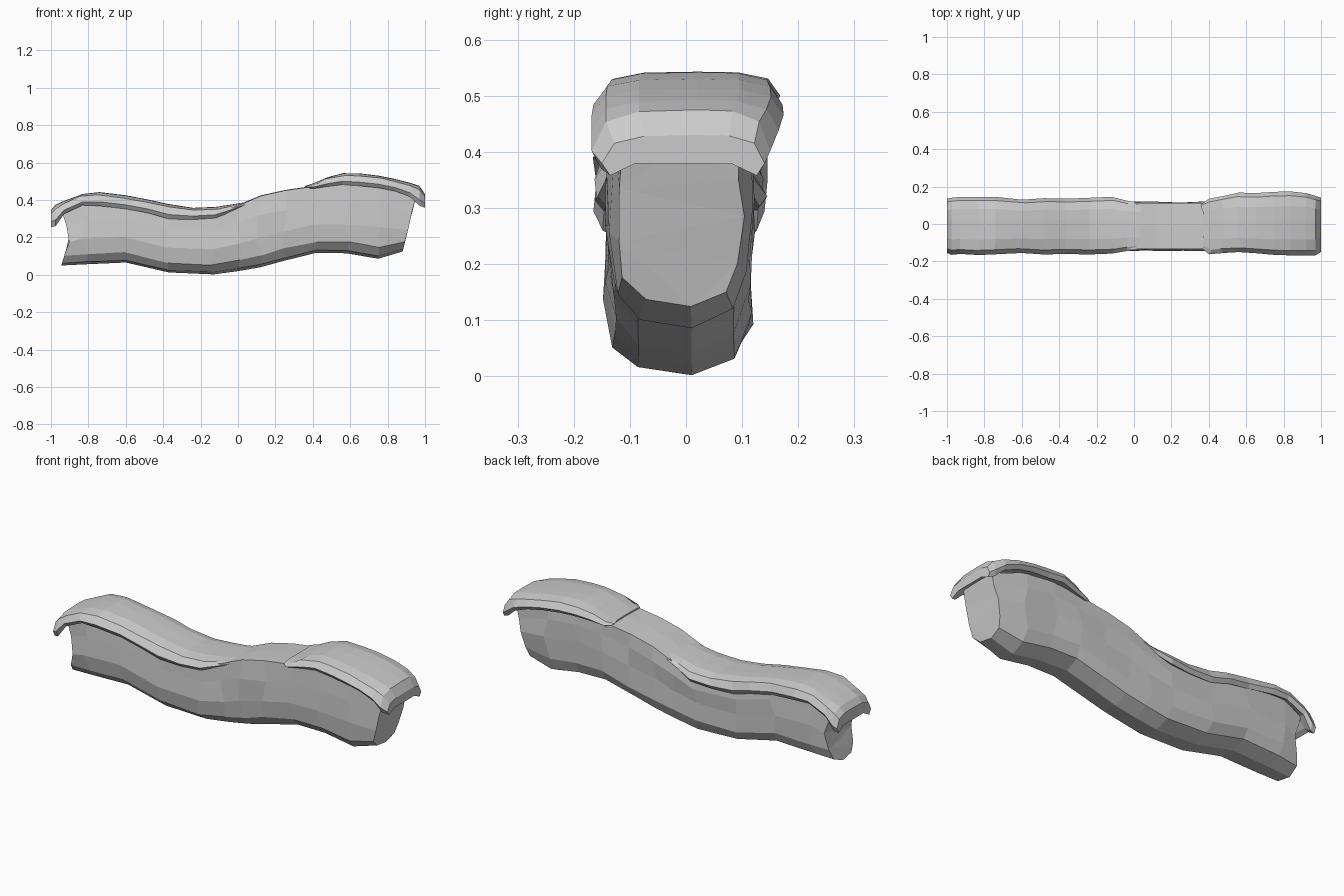
import bpy, bmesh, random

random.seed(4)


def loft(name, rings):
    """Skin equal-sized closed rings and cap both ends, flat shaded."""
    bm = bmesh.new()
    rows = [[bm.verts.new(p) for p in ring] for ring in rings]
    n = len(rows[0])
    for a, b in zip(rows, rows[1:]):
        for i in range(n):
            j = (i + 1) % n
            bm.faces.new((a[i], a[j], b[j], b[i]))
    bm.faces.new(rows[0])
    bm.faces.new(rows[-1])
    bmesh.ops.recalc_face_normals(bm, faces=bm.faces)
    bmesh.ops.triangulate(bm, faces=[f for f in bm.faces if len(f.verts) > 4])
    me = bpy.data.meshes.new(name)
    bm.to_mesh(me)
    bm.free()
    ob = bpy.data.objects.new(name, me)
    bpy.context.collection.objects.link(ob)
    return ob


def j(a):
    return random.uniform(-a, a)


# Rock beam: x, bottom z, top z, width factor
stations = [
    (-0.94, 0.05, 0.35, 0.85), (-0.82, 0.055, 0.395, 0.97),
    (-0.60, 0.065, 0.385, 1.0), (-0.37, 0.012, 0.34, 1.02),
    (-0.13, 0.003, 0.325, 1.02), (0.0, 0.02, 0.37, 1.0),
    (0.12, 0.04, 0.42, 1.0), (0.25, 0.075, 0.45, 1.0),
    (0.42, 0.118, 0.475, 1.0), (0.58, 0.115, 0.49, 1.0),
    (0.75, 0.085, 0.485, 0.98), (0.95, 0.125, 0.41, 0.85),
]
# Section: y, height fraction
section = [(-0.133, 1.0), (-0.138, 0.72), (-0.142, 0.42), (-0.128, 0.16),
           (-0.085, 0.04), (0.01, 0.0), (0.085, 0.09), (0.112, 0.25),
           (0.117, 0.55), (0.115, 0.8), (0.112, 1.0), (-0.01, 1.01)]

rings = []
last = len(stations) - 1
for k, (x, zb, zt, w) in enumerate(stations):
    ring = []
    for y, t in section:
        dx = 0
        if k == 0:      # hollowed left end
            dx = 0.045 - abs(t - 0.5) * 0.1
        elif k == last:  # right end leans in toward its foot
            dx = -0.07 * (1 - t)
        elif 0.1 < t < 0.9:
            dx = j(0.02)
        e = 0.006 if 0.1 < t < 0.9 else 0.001
        ring.append((x + dx, y * w + j(e), zb + (zt - zb) * t + j(e)))
    rings.append(ring)
loft("rock_beam", rings)


def cap(name, rows):
    """Drooping cover; rows: x, top z, lip z, front lip y, back lip y."""
    out = []
    for x, zt, zb, yf, yb in rows:
        h = zt - zb
        out.append([(x, -0.09, zb + 0.3 * h), (x, yf * 0.9, zb),
                    (x, yf, zb + 0.3 * h),
                    (x + j(0.02) * (abs(x) < 0.9), yf * 0.85, zt - 0.2 * h),
                    (x, yf * 0.5, zt - 0.03 * h), (x, 0.02, zt),
                    (x, yb * 0.55, zt - 0.02 * h),
                    (x + j(0.02) * (abs(x) < 0.9), yb * 0.87, zt - 0.2 * h),
                    (x, yb, zb + 0.3 * h), (x, yb * 0.9, zb),
                    (x, 0.08, zb + 0.3 * h)])
    loft(name, out)


# Left cover
cap("left_cover", [
    (-1.0, 0.345, 0.255, -0.155, 0.135), (-0.975, 0.375, 0.26, -0.165, 0.14),
    (-0.93, 0.395, 0.325, -0.16, 0.145), (-0.83, 0.432, 0.372, -0.166, 0.145),
    (-0.74, 0.442, 0.368, -0.162, 0.145), (-0.60, 0.425, 0.352, -0.155, 0.13),
    (-0.48, 0.402, 0.33, -0.163, 0.138), (-0.37, 0.378, 0.298, -0.16, 0.135),
    (-0.24, 0.358, 0.295, -0.163, 0.14), (-0.12, 0.363, 0.303, -0.158, 0.145),
    (-0.04, 0.375, 0.335, -0.145, 0.125), (0.04, 0.388, 0.37, -0.135, 0.113)])

# Right cover
cap("right_cover", [
    (0.37, 0.478, 0.465, -0.137, 0.114), (0.40, 0.488, 0.46, -0.162, 0.135),
    (0.48, 0.522, 0.472, -0.155, 0.15), (0.56, 0.543, 0.482, -0.15, 0.168),
    (0.65, 0.542, 0.475, -0.156, 0.165), (0.75, 0.53, 0.465, -0.165, 0.172),
    (0.84, 0.512, 0.447, -0.168, 0.174), (0.92, 0.492, 0.415, -0.168, 0.165),
    (0.97, 0.475, 0.37, -0.168, 0.15), (1.0, 0.43, 0.358, -0.15, 0.14)])
